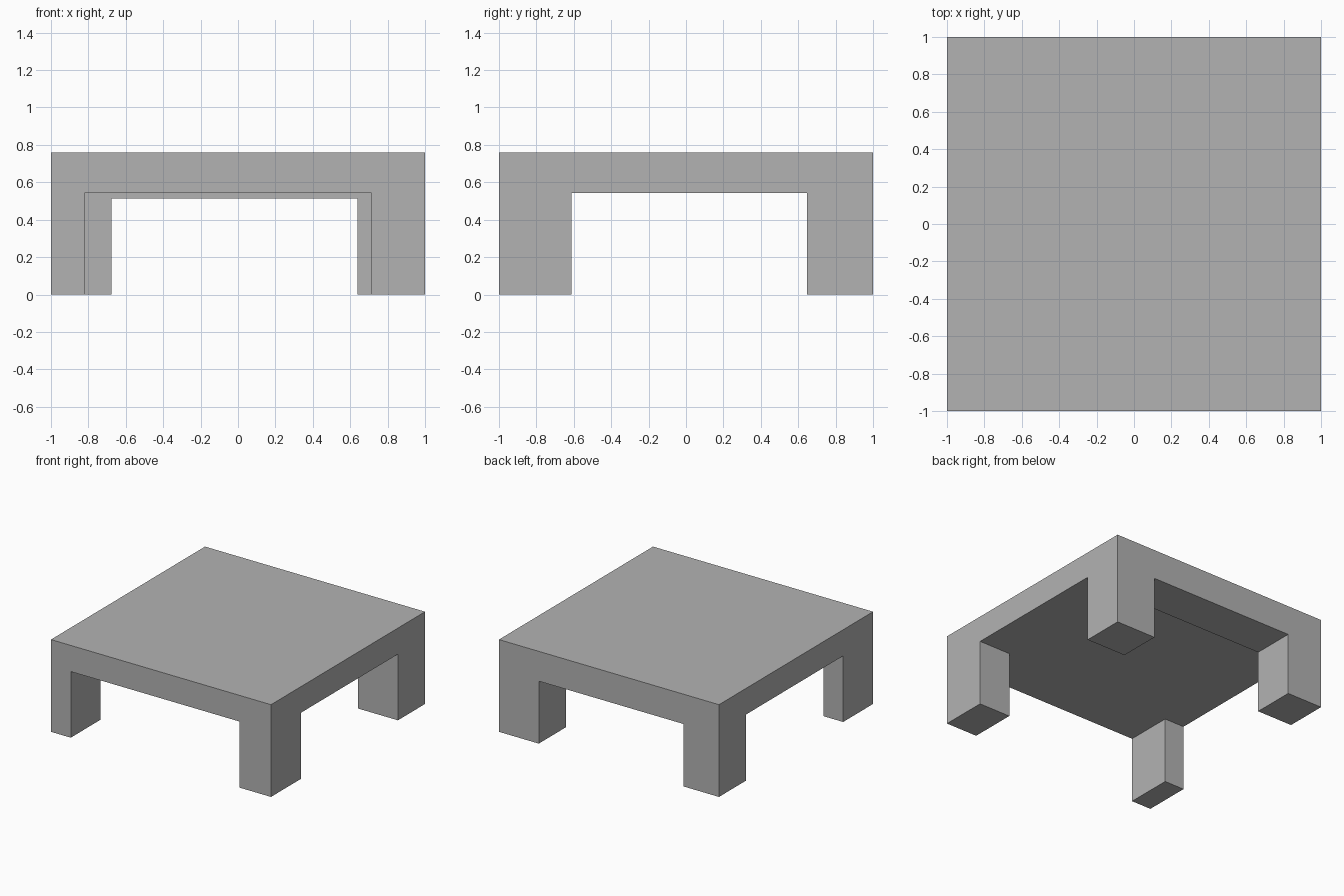
import bpy
import bmesh

cube = bpy.data.objects.get("Cube")
if cube:
    bpy.data.objects.remove(cube, do_unlink=True)

# Single stone grey
grey = bpy.data.materials.new("stone grey")
grey.use_nodes = True
colour = (0.45, 0.45, 0.45, 1)
grey.diffuse_color = colour
grey.node_tree.nodes["Principled BSDF"].inputs["Base Color"].default_value = colour


def box(name, x, y, z):
    """Axis-aligned box from (low, high) ranges."""
    bm = bmesh.new()
    bmesh.ops.create_cube(bm, size=1)
    for v in bm.verts:
        v.co = [rng[c > 0] for rng, c in zip((x, y, z), v.co)]
    mesh = bpy.data.meshes.new(name)
    bm.to_mesh(mesh)
    bm.free()
    mesh.materials.append(grey)
    obj = bpy.data.objects.new(name, mesh)
    bpy.context.collection.objects.link(obj)
    return obj


CEILING, BACK_CEILING = 0.543, 0.513
BELOW, OUT = -0.2, 1.2
side_span = (-0.612, 0.648)

# Solid block that the openings are cut from, leaving four uneven legs
table = box("table", (-1, 1), (-1, 1), (0, 0.758))

cutters = [
    box("side_opening", (-OUT, OUT), side_span, (BELOW, CEILING)),
    box("front_opening", (-0.82, 0.713), (-OUT, 0), (BELOW, CEILING)),
    box("back_opening", (-0.677, 0.638), (0, OUT), (BELOW, BACK_CEILING)),
]
for cutter in cutters:
    cutter.hide_render = True
    mod = table.modifiers.new(cutter.name, "BOOLEAN")
    mod.operation = "DIFFERENCE"
    mod.solver = "EXACT"
    mod.object = cutter

# Bake the cuts, then drop the cutters
depsgraph = bpy.context.evaluated_depsgraph_get()
result = bpy.data.meshes.new_from_object(table.evaluated_get(depsgraph))
table.modifiers.clear()
table.data = result
for cutter in cutters:
    bpy.data.objects.remove(cutter, do_unlink=True)

# Merge flat neighbours into clean large faces
bm = bmesh.new()
bm.from_mesh(result)
bmesh.ops.dissolve_limit(bm, angle_limit=0.01, verts=bm.verts, edges=bm.edges)
bm.to_mesh(result)
bm.free()
